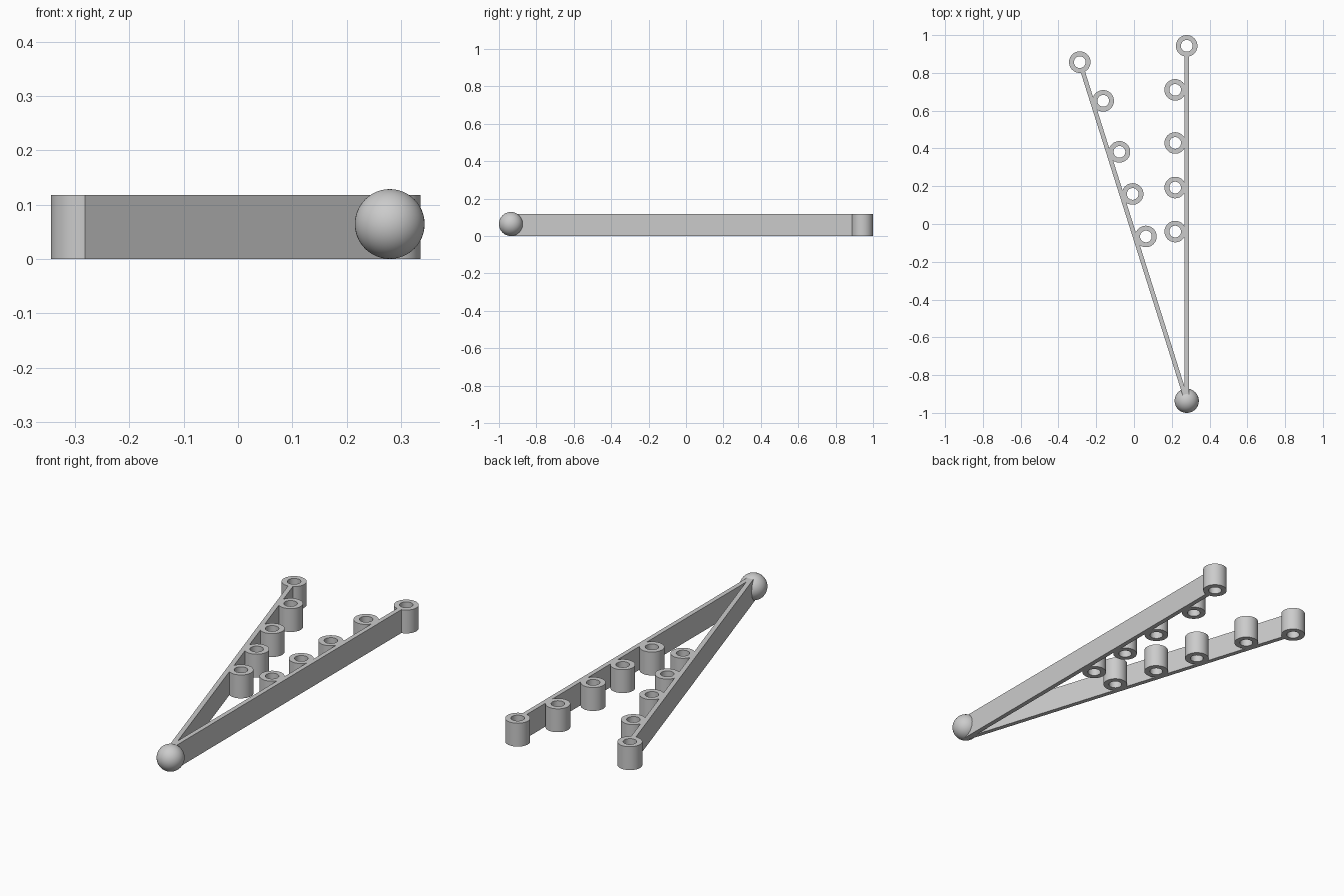
import bpy, bmesh, math
from mathutils import Vector

if "Cube" in bpy.data.objects:
    bpy.data.objects.remove(bpy.data.objects["Cube"], do_unlink=True)

HEIGHT = 0.118
OUTER, INNER = 0.057, 0.031
THICK = 0.023
PIVOT = Vector((0.279, -0.936))
LEFT_END = Vector((0.279, 0.943))
RIGHT_END = Vector((-0.287, 0.857))

grey = bpy.data.materials.new("plain_grey")
grey.use_nodes = True
grey.diffuse_color = (0.6, 0.6, 0.6, 1)
grey.node_tree.nodes["Principled BSDF"].inputs["Base Color"].default_value = (0.6, 0.6, 0.6, 1)


def finish(name, bm, smooth=False):
    bmesh.ops.recalc_face_normals(bm, faces=bm.faces)
    mesh = bpy.data.meshes.new(name)
    bm.to_mesh(mesh)
    bm.free()
    mesh.materials.append(grey)
    obj = bpy.data.objects.new(name, mesh)
    bpy.context.collection.objects.link(obj)
    if smooth:
        bpy.ops.object.select_all(action="DESELECT")
        obj.select_set(True)
        bpy.context.view_layer.objects.active = obj
        bpy.ops.object.shade_smooth_by_angle(angle=math.radians(35))
    return obj


def tube(name, centre, sides=48):
    # Spin a rectangular wall section around the upright axis
    bm = bmesh.new()
    section = [(INNER, 0), (OUTER, 0), (OUTER, HEIGHT), (INNER, HEIGHT)]
    verts = [bm.verts.new((r, 0, z)) for r, z in section]
    edges = [bm.edges.new((verts[i], verts[i - 1])) for i in range(4)]
    bmesh.ops.spin(bm, geom=verts + edges, cent=(0, 0, 0), axis=(0, 0, 1),
                   angle=math.tau, steps=sides, use_merge=True)
    bmesh.ops.remove_doubles(bm, verts=bm.verts, dist=0.0001)
    finish(name, bm, True).location = (centre[0], centre[1], 0)


def bar(name, end):
    # Upright strip from the pivot centre into the wall of the end tube
    run = end - PIVOT
    length = run.length - (OUTER + INNER) / 2
    bm = bmesh.new()
    bmesh.ops.create_cube(bm, size=1)
    for v in bm.verts:
        v.co = ((v.co.x + 0.5) * length, v.co.y * THICK, (v.co.z + 0.5) * HEIGHT)
    obj = finish(name, bm)
    obj.location = (PIVOT.x, PIVOT.y, 0)
    obj.rotation_euler.z = math.atan2(run.y, run.x)


# Ball joining the two arms
bm = bmesh.new()
bmesh.ops.create_uvsphere(bm, u_segments=48, v_segments=24, radius=0.0642)
finish("pivot_ball", bm, True).location = (PIVOT.x, PIVOT.y, 0.0645)

# Arms with a tube at each far end
bar("left_arm", LEFT_END)
bar("right_arm", RIGHT_END)
tube("left_end_tube", LEFT_END)
tube("right_end_tube", RIGHT_END)

# Tubes along the inner faces of the arms
for i, y in enumerate((0.71, 0.429, 0.193, -0.04)):
    tube(f"left_inner_tube_{i + 1}", (0.218, y))
for i, c in enumerate(((-0.163, 0.652), (-0.077, 0.382), (-0.007, 0.159), (0.063, -0.066))):
    tube(f"right_inner_tube_{i + 1}", c)
